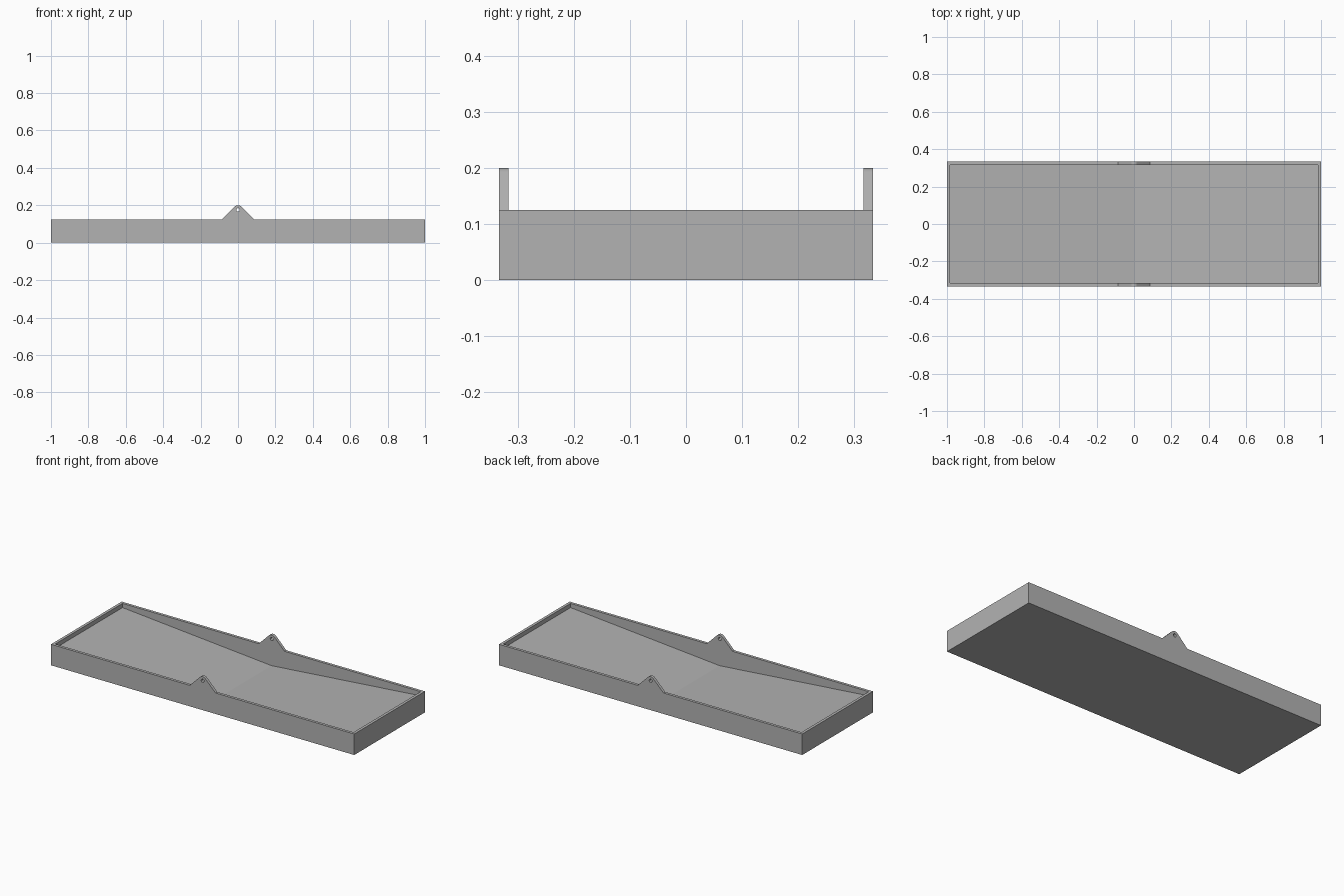
import bpy, bmesh
from math import sin, cos, pi, sqrt

if "Cube" in bpy.data.objects:
    bpy.data.objects.remove(bpy.data.objects["Cube"])

HALF_X, HALF_Y, WALL = 1.0, 1 / 3, 1 / 60
RIM, FLOOR_MID, FLOOR_END = 0.125, 1 / 60, 0.1
EYE_Z, EYE_R, HOLE_R = 0.175, 0.025, 0.0095

grey = bpy.data.materials.new("plain_grey")
grey.use_nodes = True
colour = (0.45, 0.45, 0.45, 1)
grey.diffuse_color = colour
grey.node_tree.nodes["Principled BSDF"].inputs["Base Color"].default_value = colour


def arc(radius, start, end, steps):
    """Points of an arc around the lug eye in the xz plane."""
    angles = [start + (end - start) * i / steps for i in range(steps + 1)]
    return [(radius * cos(a), EYE_Z + radius * sin(a)) for a in angles]


def prism(name, profile, half_depth):
    """Extrude an xz profile along y, centred on y = 0."""
    bm = bmesh.new()
    face = bm.faces.new([bm.verts.new((x, -half_depth, z)) for x, z in profile])
    ext = bmesh.ops.extrude_face_region(bm, geom=[face])
    moved = [v for v in ext["geom"] if isinstance(v, bmesh.types.BMVert)]
    bmesh.ops.translate(bm, verts=moved, vec=(0, 2 * half_depth, 0))
    bmesh.ops.recalc_face_normals(bm, faces=bm.faces)
    mesh = bpy.data.meshes.new(name)
    bm.to_mesh(mesh)
    bm.free()
    mesh.materials.append(grey)
    obj = bpy.data.objects.new(name, mesh)
    bpy.context.collection.objects.link(obj)
    return obj


# Tray block with a rounded, 45 degree lug in the middle of its rim
foot = EYE_R * sqrt(2) + EYE_Z - RIM
outline = [(-HALF_X, 0), (HALF_X, 0), (HALF_X, RIM), (foot, RIM)]
outline += arc(EYE_R, pi / 4, 3 * pi / 4, 12)
outline += [(-foot, RIM), (-HALF_X, RIM)]
tray = prism("tray", outline, HALF_Y)

# Cavity with a floor sloping down to the middle
inner = HALF_X - WALL
cavity = prism("cavity_cutter", [(-inner, FLOOR_END), (0, FLOOR_MID),
               (inner, FLOOR_END), (inner, 0.3), (-inner, 0.3)], HALF_Y - WALL)

# Pin hole through both lugs
pin = prism("pin_hole_cutter", arc(HOLE_R, 0, 2 * pi, 24)[:-1], 0.5)

for cutter in (cavity, pin):
    cutter.hide_render = True
    mod = tray.modifiers.new(cutter.name, "BOOLEAN")
    mod.operation, mod.solver, mod.object = "DIFFERENCE", "EXACT", cutter

# Bake the cuts and drop the cutters
bpy.context.view_layer.update()
baked = bpy.data.meshes.new_from_object(
    tray.evaluated_get(bpy.context.evaluated_depsgraph_get()))
tray.modifiers.clear()
tray.data = baked
for cutter in (cavity, pin):
    bpy.data.objects.remove(cutter)

# Smooth only the rounded lug tops and hole walls
bpy.context.view_layer.objects.active = tray
tray.select_set(True)
bpy.ops.object.shade_smooth_by_angle(angle=pi / 9)
# Keep the shallow floor crease crisp
for poly in tray.data.polygons:
    if poly.normal.z > 0.9 and poly.area > 0.1:
        poly.use_smooth = False
